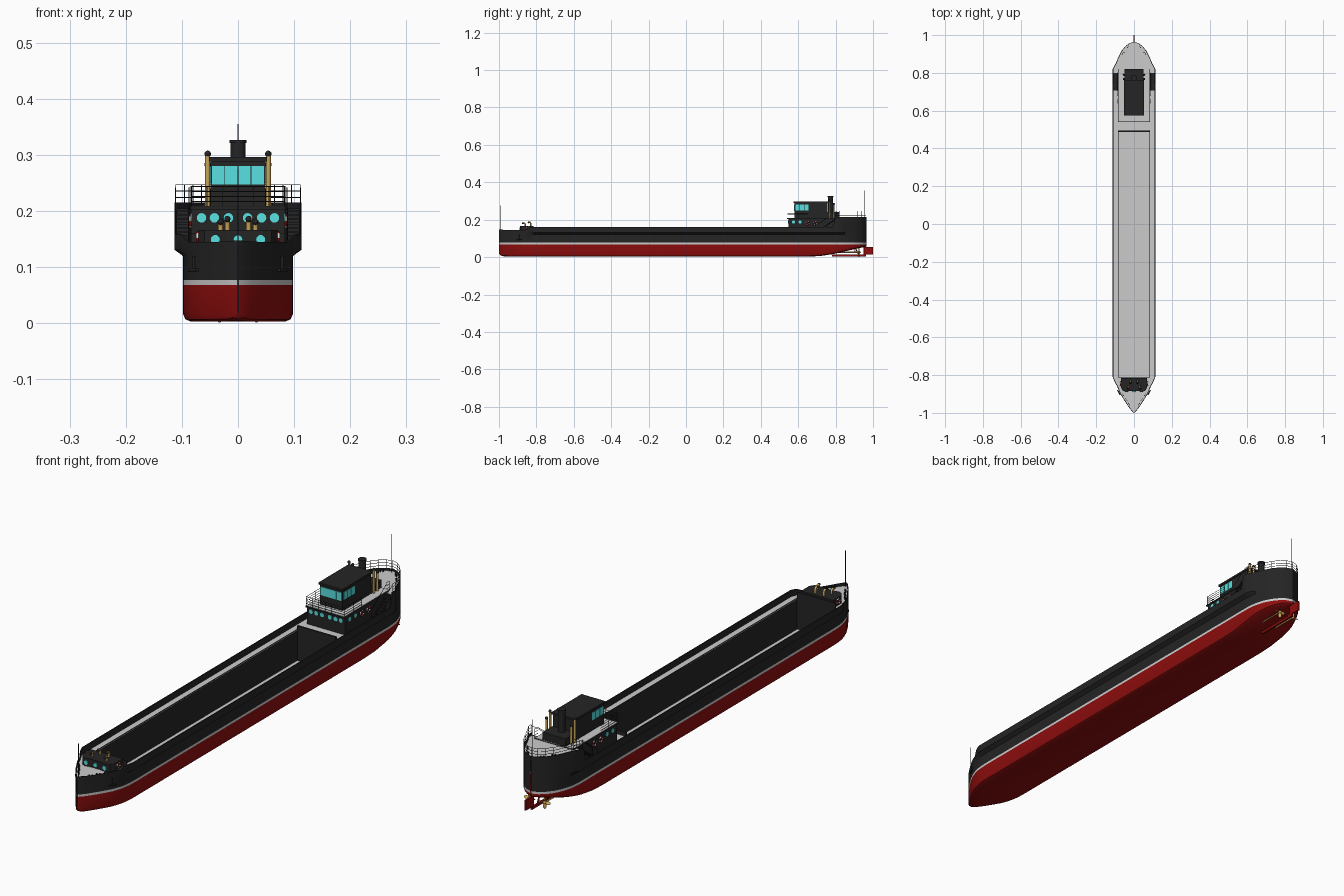
import bpy, bmesh, math
from mathutils import Vector, Matrix

if "Cube" in bpy.data.objects:
    bpy.data.objects.remove(bpy.data.objects["Cube"])


def mat(name, r, g, b):
    m = bpy.data.materials.new(name)
    m.diffuse_color = (r, g, b, 1)
    m.use_nodes = True
    m.node_tree.nodes["Principled BSDF"].inputs["Base Color"].default_value = m.diffuse_color
    return m


BLACK = mat("black_paint", .018, .018, .018)
RED = mat("red_paint", .27, .004, .004)
WHITE = mat("white_paint", .65, .65, .65)
CYAN = mat("window_glass", .1, .75, .75)
YELLOW = mat("yellow_paint", .6, .38, .1)


def finish(name, bm, *mats, smooth=None):
    me = bpy.data.meshes.new(name)
    bm.to_mesh(me)
    bm.free()
    ob = bpy.data.objects.new(name, me)
    bpy.context.collection.objects.link(ob)
    for m in mats:
        if m:
            me.materials.append(m)
    if smooth:
        bpy.context.view_layer.objects.active = ob
        ob.select_set(True)
        bpy.ops.object.shade_smooth_by_angle(angle=math.radians(smooth))
        ob.select_set(False)
    return ob


def box(name, x0, x1, y0, y1, z0, z1, m=None):
    bm = bmesh.new()
    bmesh.ops.create_cube(bm, size=1)
    for v in bm.verts:
        v.co = ((x0 + x1) / 2 + v.co.x * (x1 - x0), (y0 + y1) / 2 + v.co.y * (y1 - y0),
                (z0 + z1) / 2 + v.co.z * (z1 - z0))
    return finish(name, bm, m)


def rod(name, a, b, r, m, r2=None, seg=16):
    a, b = Vector(a), Vector(b)
    bm = bmesh.new()
    M = Matrix.Translation((a + b) / 2) @ (b - a).to_track_quat('Z', 'Y').to_matrix().to_4x4()
    bmesh.ops.create_cone(bm, cap_ends=True, segments=seg, radius1=r, radius2=r2 or r,
                          depth=(b - a).length, matrix=M)
    return finish(name, bm, m, smooth=40)


def ball(name, c, r, m, scale=(1, 1, 1), rot=Matrix()):
    bm = bmesh.new()
    M = Matrix.Translation(c) @ rot @ Matrix.Diagonal((*scale, 1))
    bmesh.ops.create_uvsphere(bm, u_segments=12, v_segments=8, radius=r, matrix=M)
    return finish(name, bm, m, smooth=60)


def tubes(name, paths, r, m):
    cu = bpy.data.curves.new(name, 'CURVE')
    cu.dimensions, cu.bevel_depth, cu.bevel_resolution, cu.use_fill_caps = '3D', r, 1, True
    for p in paths:
        s = cu.splines.new('POLY')
        s.points.add(len(p) - 1)
        for q, c in zip(s.points, p):
            q.co = (*c, 1)
    cu.materials.append(m)
    ob = bpy.data.objects.new(name, cu)
    bpy.context.collection.objects.link(ob)


def rail(name, base, h, rows=3):
    paths = [[(x, y, z + h * (i + 1) / rows) for x, y, z in base] for i in range(rows)]
    tubes(name, paths + [[(x, y, z), (x, y, z + h)] for x, y, z in base], .0008, BLACK)


def lifebuoy(name, s, x, y, z):
    bm = bmesh.new()
    n, k, R, r = 16, 6, .0095, .003
    rings = [[bm.verts.new((s * (x + r * math.sin(b)), y + (R + r * math.cos(b)) * math.cos(a),
                            z + (R + r * math.cos(b)) * math.sin(a)))
              for b in [j * math.tau / k for j in range(k)]]
             for a in [i * math.tau / n for i in range(n)]]
    for i in range(n):
        for j in range(k):
            f = bm.faces.new((rings[i][j], rings[(i + 1) % n][j],
                              rings[(i + 1) % n][(j + 1) % k], rings[i][(j + 1) % k]))
            f.material_index = (i // 2) % 2
    bmesh.ops.recalc_face_normals(bm, faces=bm.faces)
    finish(name, bm, RED, WHITE, smooth=60)


# Hull stations: y, hull half width, upper wing half width, bottom z, bulwark top z
ST = [(-1, .0005, .0005, .02, .148), (-.992, .010, .010, .009, .147), (-.975, .024, .024, .004, .146),
      (-.95, .041, .041, .003, .145), (-.92, .060, .060, .003, .145), (-.89, .077, .077, .003, .145),
      (-.86, .088, .089, .003, .145), (-.835, .094, .103, .003, .158), (-.81, .097, .113, .003, .16),
      (-.77, .098, .113, .003, .16), (.66, .098, .113, .003, .16), (.72, .098, .113, .006, .16),
      (.785, .098, .113, .016, .16), (.80, .098, .113, .019, .215), (.82, .097, .113, .024, .215),
      (.85, .093, .097, .031, .215), (.885, .082, .082, .039, .215), (.915, .067, .067, .046, .215),
      (.94, .047, .047, .051, .215), (.956, .026, .026, .054, .215), (.965, .0005, .0005, .056, .215)]
bm = bmesh.new()
rows = []
for y, w, w2, zb, zt in ST:
    r = min(.014, w * .5, .066 - zb)
    half = [(0, zb), (w - r, zb), (w - r * .3, zb + r * .3), (w, zb + r), (w, .068), (w, .077), (w, .12),
            (w2, .131), (w2, zt), (max(w2 - .004, 0), zt), (max(w2 - .004, 0), .132 if y < .79 else .2)]
    rows.append([bm.verts.new((-x, y, z)) for x, z in half[:0:-1]] + [bm.verts.new((x, y, z)) for x, z in half])
for a, b in zip(rows, rows[1:]):
    for i in range(len(a) - 1):
        f = bm.faces.new((a[i], a[i + 1], b[i + 1], b[i]))
        level = min(i, len(a) - 2 - i)
        f.material_index = 1 if level > 5 else 2 if level == 5 else 0
bmesh.ops.recalc_face_normals(bm, faces=bm.faces)
finish("hull", bm, BLACK, RED, WHITE, smooth=30)


# Decks follow the hull outline
def outline(y):
    for a, b in zip(ST, ST[1:]):
        if a[0] <= y <= b[0]:
            return max(a[2] + (b[2] - a[2]) * (y - a[0]) / (b[0] - a[0]) - .002, .0003)


def deck(name, y0, y1, z):
    ys = [y0] + [s[0] for s in ST if y0 < s[0] < y1] + [y1]
    bm = bmesh.new()
    bm.faces.new([bm.verts.new((outline(y), y, z)) for y in ys] +
                 [bm.verts.new((-outline(y), y, z)) for y in ys[::-1]])
    finish(name, bm)


deck("bow_deck", -1, -.81, .135)
deck("aft_deck", .49, .80, .135)
deck("stern_deck", .80, .965, .205)
box("stern_bulkhead", -.111, .111, .799, .802, .13, .205, BLACK)

# Open cargo hold
for s in (1, -1):
    x = sorted((s * .083, s * .111))
    box("side_deck", *x, -.81, .49, .133, .135)
    x = sorted((s * .083, s * .085))
    box("hold_side_wall", *x, -.81, .49, .012, .137, BLACK)
box("hold_floor", -.083, .083, -.81, .49, .010, .014)
box("hold_front_wall", -.084, .084, -.813, -.81, .012, .16, BLACK)
box("hold_rear_wall", -.084, .084, .487, .495, .012, .15, BLACK)

# Bow house with rounded front corners
bm = bmesh.new()
half = [(.07, -.815), (.07, -.865), (.06, -.882), (.045, -.888), (.022, -.884)]
f = bm.faces.new([bm.verts.new((x, y, .135)) for x, y in half + [(-x, y) for x, y in half[::-1]]])
top = bmesh.ops.extrude_face_region(bm, geom=[f])["geom"]
for v in top:
    if isinstance(v, bmesh.types.BMVert):
        v.co.z = .166
bmesh.ops.recalc_face_normals(bm, faces=bm.faces)
finish("bow_house", bm, BLACK)
for x in (-.04, 0, .04):
    rod("bow_porthole", (x, -.889, .149), (x, -.88, .149), .0085, CYAN)
for s in (1, -1):
    lifebuoy("bow_lifebuoy", s, .072, -.845, .152)
    for x, y, h in ((.019, -.83, .186), (.031, -.86, .181)):
        tubes("bow_vent", [[(s * x, y, .164), (s * x, y, h - .006), (s * x, y - .003, h),
                            (s * x, y - .011, h)]], .0045, YELLOW)
        ball("bow_vent_cap", (s * x, y - .011, h), .0055, BLACK)
    # Anchor on the bow side
    rod("anchor_shank", (s * .079, -.893, .095), (s * .079, -.893, .12), .0025, BLACK)
    rod("anchor_flukes", (s * .073, -.905, .095), (s * .087, -.88, .095), .003, BLACK)
    # Mooring bollards
    for x, y, z in ((.045, -.925, .135), (.062, -.90, .135), (.03, -.95, .135), (.06, .90, .205), (.035, .935, .205)):
        for d in (0, .012):
            rod("bollard", (s * (x - d * .6), y - d * (1 if y < 0 else -1) * .6, z),
                (s * (x - d * .6), y - d * (1 if y < 0 else -1) * .6, z + .009), .0028, BLACK, seg=10)
rod("bow_mast", (0, -.992, .13), (0, -.992, .275), .0013, BLACK, seg=8)
rod("stern_mast", (0, .955, .2), (0, .955, .355), .0013, BLACK, seg=8)

# Deckhouse
box("deckhouse", -.083, .083, .548, .82, .135, .205, BLACK)
box("deckhouse_roof_edge", -.085, .085, .54, .82, .203, .208, BLACK)
box("deckhouse_roof", -.083, .083, .543, .82, .207, .2095)
for x in (-.065, -.042, -.017, .017, .042, .065):
    rod("front_porthole", (x, .546, .188), (x, .55, .188), .0085, CYAN)
for s in (1, -1):
    for y in (.575, .61):
        rod("side_porthole", (s * .082, y, .188), (s * .0845, y, .188), .0085, CYAN)
    for y in (.65, .69):
        lifebuoy("side_lifebuoy", s, .085, y, .182)
    # Stairs to the stern deck
    for i in range(9):
        x = sorted((s * .086, s * .112))
        y, z = .708 + i * .0105, .142 + i * .0075
        box("stair_tread", *x, y, y + .0095, z - .003, z, BLACK)
    for x in (.087, .111):
        tubes("stair_stringer", [[(s * x, .706, .137), (s * x, .80, .204)]], .002, BLACK)
        tubes("stair_handrail", [[(s * x, .706, .137), (s * x, .706, .175), (s * x, .80, .242)]], .0009, BLACK)

# Wheelhouse
box("wheelhouse", -.049, .049, .58, .757, .207, .29, BLACK)
box("wheelhouse_roof", -.052, .052, .575, .762, .288, .296, BLACK)
box("engine_casing", -.05, .05, .757, .82, .207, .24, BLACK)
for i in range(4):
    x = -.0465 + i * .0235
    box("front_window", x, x + .0222, .578, .582, .247, .28, CYAN)
for s in (1, -1):
    for i in range(3):
        y = .586 + i * .024
        box("side_window", *sorted((s * .047, s * .0505)), y, y + .021, .25, .28, CYAN)
    for y, h in ((.768, .302), (.79, .283)):
        rod("exhaust_pipe", (s * .054, y, .207), (s * .054, y, h), .0045, YELLOW)
        ball("exhaust_cap", (s * .054, y, h), .0058, BLACK)
rod("funnel", (0, .773, .235), (0, .773, .325), .013, BLACK, seg=24)
rod("funnel_rim", (0, .773, .321), (0, .773, .327), .0155, BLACK, seg=24)

# Railings
ys = [.803, .82, .85, .885, .915, .94, .956]
right = [(outline(y), y, .213) for y in ys]
rail("stern_railing", right + [(0, .963, .213)] + [(-x, y, z) for x, y, z in right[::-1]], .034)
side = [(.083, y, .208) for y in (.80, .75, .70, .65, .60, .543)]
front = [(x, .543, .208) for x in (.055, .028, 0, -.028, -.055)]
rail("deckhouse_railing", side[3:] + front + [(-x, y, z) for x, y, z in side[:2:-1]], .036, 4)
for s in (1, -1):
    rail("stair_head_railing", [(s * .084, .80, .208), (s * .084, .82, .208)], .036)

# Rudder, heel bar and propellers
box("rudder", -.003, .003, .948, 1, .014, .054, RED)
rod("rudder_post", (0, .952, .004), (0, .952, .07), .0035, RED)
box("rudder_heel", -.004, .004, .78, .962, .003, .013, RED)
rod("heel_strut", (0, .925, .01), (0, .905, .05), .003, RED)
for s in (1, -1):
    c = Vector((s * .033, .925, .026))
    rod("propeller_shaft", (c.x, .78, .026), (c.x, .93, .026), .003, YELLOW)
    ball("propeller_hub", c, .006, YELLOW, (1, 1.6, 1))
    rod("shaft_bracket", (c.x, .905, .026), (c.x * .8, .9, .05), .002, RED)
    for i in range(4):
        R = Matrix.Rotation(i * math.pi / 2, 4, 'Y')
        ball("propeller_blade", c + R @ Vector((0, 0, .014)), .011, YELLOW, (.6, .12, 1),
             R @ Matrix.Rotation(s * .6, 4, 'Z'))
